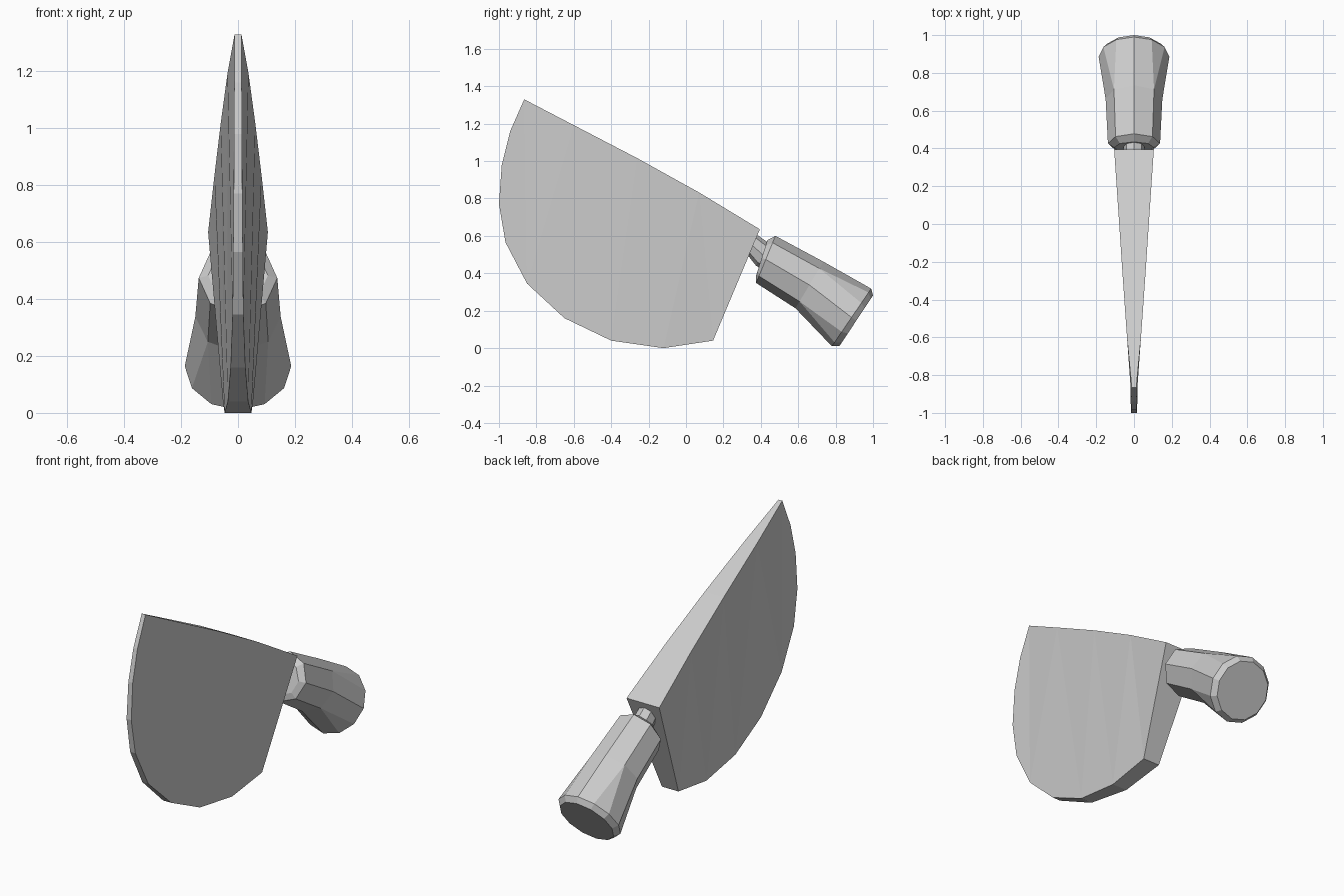
import bpy, bmesh, math
from mathutils import Vector

if "Cube" in bpy.data.objects:
    bpy.data.objects.remove(bpy.data.objects["Cube"])


def finish(bm, name):
    bmesh.ops.remove_doubles(bm, verts=bm.verts, dist=0.0005)
    bmesh.ops.recalc_face_normals(bm, faces=bm.faces)
    mesh = bpy.data.meshes.new(name)
    bm.to_mesh(mesh)
    bm.free()
    obj = bpy.data.objects.new(name, mesh)
    bpy.context.collection.objects.link(obj)
    return obj


# Blade: side outline (y, z, half thickness), tapering to the tip and edge
outline = [
    (-0.865, 1.33, 0.012), (-0.94, 1.16, 0.013), (-0.985, 0.98, 0.014),
    (-1.0, 0.77, 0.015), (-0.965, 0.565, 0.017), (-0.85, 0.345, 0.019),
    (-0.65, 0.16, 0.026), (-0.40, 0.04, 0.036), (-0.12, 0.0, 0.047),
    (0.145, 0.04, 0.053), (0.395, 0.635, 0.105), (0.07, 0.832, 0.083),
    (-0.26, 1.015, 0.061), (-0.60, 1.192, 0.037),
]
bm = bmesh.new()
sides = [[bm.verts.new((s * w, y, z)) for y, z, w in outline] for s in (-1, 1)]
n = len(outline)
caps = [bm.faces.new(side) for side in sides]
for i in range(n):
    j = (i + 1) % n
    bm.faces.new((sides[0][i], sides[0][j], sides[1][j], sides[1][i]))
bmesh.ops.triangulate(bm, faces=caps, quad_method='BEAUTY', ngon_method='BEAUTY')
finish(bm, "blade")


def loft(name, rings):
    """Rings are (top y,z), (bottom y,z), half width, octagonal or not."""
    bm = bmesh.new()
    loops = []
    for top, bottom, w, octagon in rings:
        t, b = Vector((0, *top)), Vector((0, *bottom))
        c, h = (t + b) / 2, (t - b) / 2
        loop = []
        for k in range(12):
            deg = k * 30
            if octagon and k % 3:
                deg = (k // 3) * 90 + 45  # pairs merge into one corner
            a = math.radians(deg)
            loop.append(bm.verts.new(c + h * math.cos(a) + Vector((w * math.sin(a), 0, 0))))
        loops.append(loop)
    for p, q in zip(loops, loops[1:]):
        for i in range(12):
            j = (i + 1) % 12
            bm.faces.new((p[i], p[j], q[j], q[i]))
    bm.faces.new(loops[0])
    bm.faces.new(loops[-1])
    return finish(bm, name)


# Neck joining blade and handle
loft("neck", [
    ((0.345, 0.615), (0.30, 0.51), 0.05, True),
    ((0.385, 0.602), (0.337, 0.488), 0.055, True),
    ((0.428, 0.572), (0.375, 0.44), 0.055, True),
    ((0.46, 0.55), (0.41, 0.42), 0.055, True),
])

# Handle: octagonal grip flaring to a twelve-sided butt
loft("handle", [
    ((0.435, 0.577), (0.375, 0.388), 0.105, True),
    ((0.478, 0.60), (0.375, 0.348), 0.138, True),
    ((0.735, 0.462), (0.585, 0.213), 0.15, True),
    ((0.99, 0.318), (0.78, 0.01), 0.187, False),
    ((1.0, 0.282), (0.82, 0.01), 0.163, False),
])
